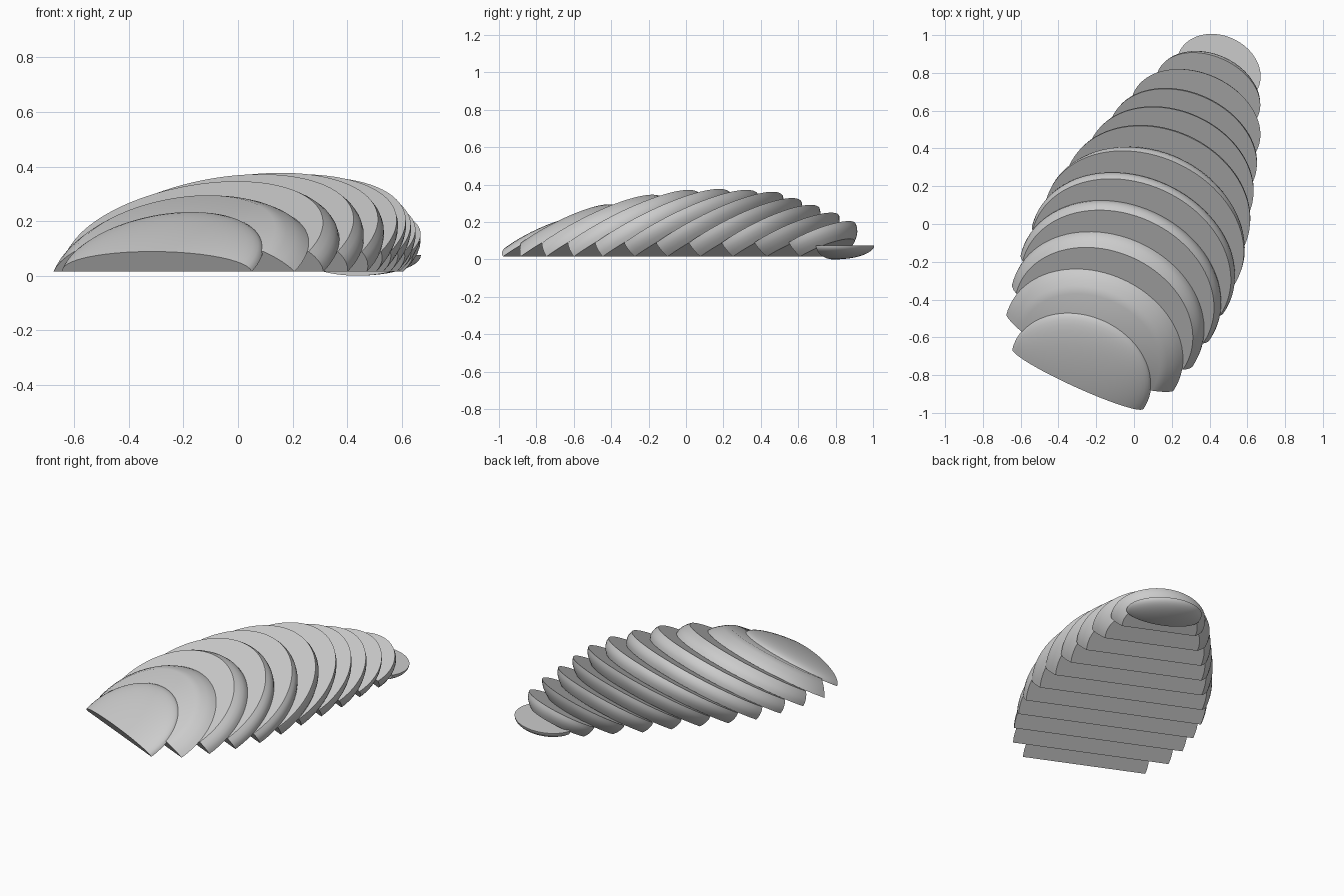
import bpy, bmesh
from math import sin, cos, radians, pi
from mathutils import Matrix, Vector

if "Cube" in bpy.data.objects:
    bpy.data.objects.remove(bpy.data.objects["Cube"])

grey = bpy.data.materials.new("plain grey")
grey.use_nodes = True
grey.diffuse_color = (0.6, 0.6, 0.6, 1)
grey.node_tree.nodes["Principled BSDF"].inputs["Base Color"].default_value = (0.6, 0.6, 0.6, 1)

YAW = radians(-24.5)    # heading of the fanned row
SIDE = 0.07             # sideways offset of the row
THICK = 0.086
SEG = 48
TUCK = 0.14             # how far the rounded sides curl in at the cut


def loft(name, rings, along, z, tilt):
    """Half-round slice: rings are (depth, half width, height), front to back."""
    bm = bmesh.new()
    loops = []
    for depth, w, h in rings:
        loop = []
        for i in range(SEG + 1):
            a = -TUCK + (pi + 2 * TUCK) * i / SEG
            up = (sin(a) + sin(TUCK)) / (1 + sin(TUCK))
            loop.append(bm.verts.new((w * cos(a), depth, h * up)))
        loops.append(loop)
    n = SEG + 1
    for a, b in zip(loops, loops[1:]):
        for i in range(n):
            j = (i + 1) % n
            bm.faces.new((a[i], a[j], b[j], b[i]))
    bm.faces.new(loops[0])
    bm.faces.new(loops[-1])
    bmesh.ops.remove_doubles(bm, verts=bm.verts, dist=0.0002)
    bmesh.ops.recalc_face_normals(bm, faces=bm.faces)
    place = (Matrix.Rotation(YAW, 4, 'Z')
             @ Matrix.Translation(Vector((SIDE, along, z)))
             @ Matrix.Rotation(tilt - pi / 2, 4, 'X'))
    bm.transform(place)
    mesh = bpy.data.meshes.new(name)
    bm.to_mesh(mesh)
    bm.free()
    mesh.materials.append(grey)
    obj = bpy.data.objects.new(name, mesh)
    bpy.context.collection.objects.link(obj)
    bpy.context.view_layer.objects.active = obj
    obj.select_set(True)
    bpy.ops.object.shade_smooth_by_angle(angle=radians(35))
    obj.select_set(False)


def dome(w, h, depth, steps=12):
    """Rings of a rounded end cap, from its flat cut to its tip."""
    out = []
    for i in range(steps + 1):
        p = pi / 2 * i / steps
        s = max(cos(p), 0.004)
        out.append((depth * sin(p), w * s, h * s))
    return out


# Size of the loaf at every cut, front to back
widths = [.385, .49, .53, .55, .55, .51, .46, .41, .36, .29, .23]
heights = [.40, .50, .55, .56, .55, .53, .465, .395, .33, .25, .21]
LEAN = radians(31)

# Front end cap, domed towards the front
loft("front_cap", dome(widths[0], heights[0], -THICK), -0.87, 0.015, LEAN)

# Leaning slices
for k in range(10):
    lean = LEAN - radians(2 * max(0, k - 7))
    w0, w1, h0, h1 = widths[k], widths[k + 1], heights[k], heights[k + 1]
    rings = []
    for i in range(5):
        t = i / 4
        bulge = 0.05 * t * (1 - t)
        rings.append((THICK * t, w0 + (w1 - w0) * t + bulge, h0 + (h1 - h0) * t + bulge))
    loft(f"slice_{k + 1}", rings, -0.764 + 0.17 * k, 0.015 + THICK * cos(lean), lean)

# Rear end cap, lying flat side up
loft("rear_cap", dome(widths[-1], heights[-1], 0.075), 0.9, 0.075, 0)
